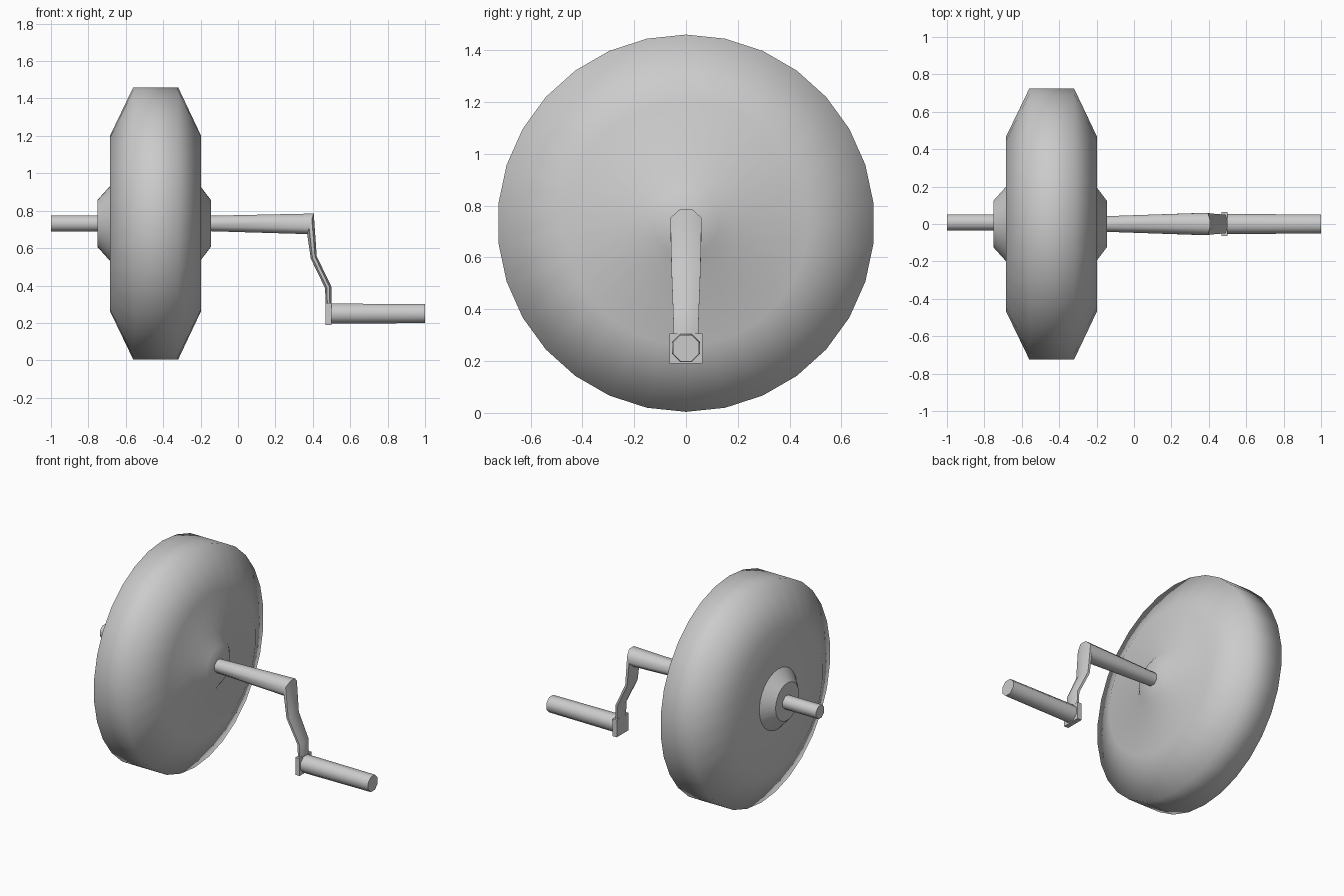
import bpy, bmesh, math

if "Cube" in bpy.data.objects:
    bpy.data.objects.remove(bpy.data.objects["Cube"])

AX_Z = 0.732   # height of the wheel axis

grey = bpy.data.materials.new("light grey")
grey.diffuse_color = (0.6, 0.6, 0.6, 1)
grey.use_nodes = True
grey.node_tree.nodes["Principled BSDF"].inputs["Base Color"].default_value = grey.diffuse_color


def finish(name, bm, angle=None):
    bmesh.ops.recalc_face_normals(bm, faces=bm.faces)
    me = bpy.data.meshes.new(name)
    bm.to_mesh(me)
    bm.free()
    me.materials.append(grey)
    ob = bpy.data.objects.new(name, me)
    bpy.context.collection.objects.link(ob)
    bpy.ops.object.select_all(action='DESELECT')
    bpy.context.view_layer.objects.active = ob
    ob.select_set(True)
    if angle is None:
        bpy.ops.object.shade_smooth()
    else:
        bpy.ops.object.shade_smooth_by_angle(angle=math.radians(angle))
    return ob


def loft(name, rings, n, offset=0.0, angle=None):
    """Skin closed rings; each is (centre x, y, z, half-vector x, z, half-width y)."""
    bm = bmesh.new()
    loops = []
    for cx, cy, cz, hx, hz, w in rings:
        loop = []
        for i in range(n):
            a = 2 * math.pi * (i + offset) / n
            c, s = math.cos(a), math.sin(a)
            loop.append(bm.verts.new((cx + hx * c, cy + w * s, cz + hz * c)))
        loops.append(loop)
    for a, b in zip(loops, loops[1:]):
        for i in range(n):
            j = (i + 1) % n
            bm.faces.new((a[i], a[j], b[j], b[i]))
    bm.faces.new(loops[0])
    bm.faces.new(loops[-1])
    return finish(name, bm, angle)


def turned(name, profile, n, y=0.0, z=AX_Z, offset=0.0, angle=None):
    """Turn an (x, radius) profile about the x axis."""
    return loft(name, [(x, y, z, 0, r, r) for x, r in profile], n, offset, angle)


# wheel with bevelled shoulders; its right hub flows into the face
turned("wheel", [(-0.684, 0.18), (-0.684, 0.47), (-0.56, 0.728), (-0.32, 0.728),
                 (-0.198, 0.47), (-0.198, 0.195), (-0.145, 0.125)], 30)

# left hub
turned("hub", [(-0.68, 0.205), (-0.752, 0.125)], 30, angle=30)

# axle stub on the left
turned("axle", [(-1.0, 0.046), (-0.7, 0.046)], 8, y=0.008, offset=0.5, angle=50)

# tapered arm and flattened crank in one bent loft
k = 1 / math.cos(math.pi / 8)
bends = [(-0.2, AX_Z, 0, 0.04, 0.04), (0.3875, 0.73, 0.0175, 0.055, 0.06),
         (0.405, 0.55, 0.016, 0.006, 0.056), (0.4825, 0.39, 0.017, 0.004, 0.05),
         (0.485, 0.26, 0.015, 0, 0.046)]
loft("crank_arm", [(x, 0, z, hx * k, hz * k, w * k) for x, z, hx, hz, w in bends],
     8, 0.5, angle=60)

# mounting block at the foot of the crank
bm = bmesh.new()
bmesh.ops.create_cube(bm, size=1)
for v in bm.verts:
    v.co = (0.485 + v.co.x * 0.032, v.co.y * 0.126, 0.248 + v.co.z * 0.116)
finish("handle_block", bm, 30)

# handle
turned("handle", [(0.49, 0.058), (1.0, 0.055)], 8, z=0.25, offset=0.5, angle=50)
